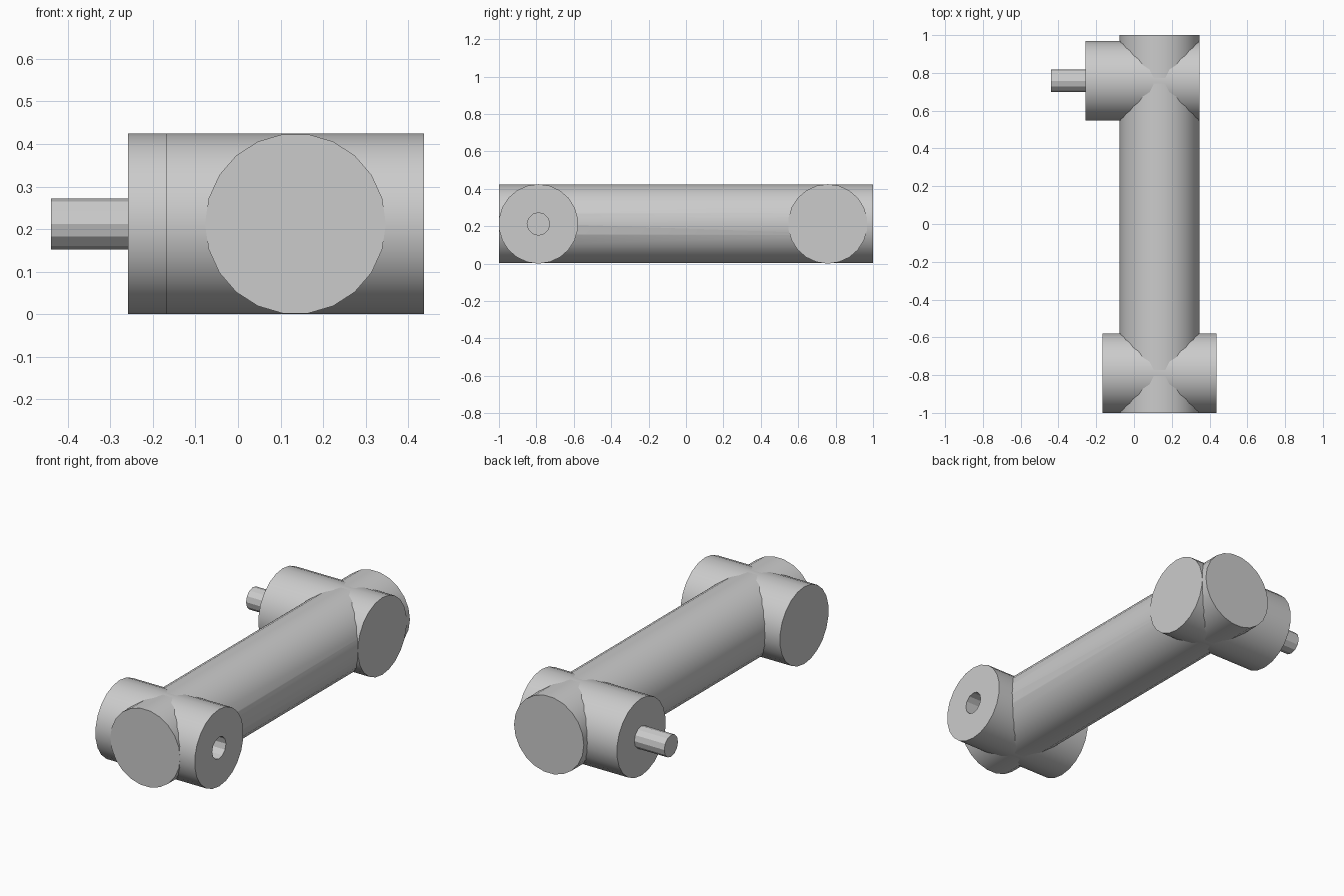
import bpy
from math import radians
from mathutils import Matrix

default = bpy.data.objects.get("Cube")
if default:
    bpy.data.objects.remove(default, do_unlink=True)

grey = bpy.data.materials.new("plain grey")
grey.use_nodes = True
colour = (0.6, 0.6, 0.6, 1)
grey.diffuse_color = colour
grey.node_tree.nodes["Principled BSDF"].inputs["Base Color"].default_value = colour

R = 0.2125          # tube radius, also the height of the axes
PIN_R = 0.06
BODY_X = 0.135
FRONT_Y, BACK_Y = -0.789, 0.758


def rod(name, axis, start, end, offset, radius, sides):
    """Cylinder along x or y; offset is its position on the other axis."""
    mid = (start + end) / 2
    place = (mid, offset, R) if axis == "X" else (offset, mid, R)
    # tubes along x keep a corner at the top, tubes along y at the sides
    turn = (Matrix.Rotation(radians(90), 4, "Y") if axis == "X" else
            Matrix.Rotation(radians(90), 4, "X") @ Matrix.Rotation(radians(90), 4, "Z"))
    bpy.ops.mesh.primitive_cylinder_add(vertices=sides, radius=radius, depth=end - start)
    ob = bpy.context.object
    if axis == "X":
        ob.data.transform(Matrix.Rotation(radians(90), 4, "Z"))
    ob.data.transform(Matrix.Translation(place) @ turn)
    ob.name = name
    ob.data.materials.append(grey)
    return ob


def cut(ob, cutter):
    mod = ob.modifiers.new("bore", "BOOLEAN")
    mod.operation = "DIFFERENCE"
    mod.solver = "EXACT"
    mod.object = cutter
    bpy.context.view_layer.objects.active = ob
    bpy.ops.object.modifier_apply(modifier=mod.name)


# Long tube and the two cross tubes
main_tube = rod("main_tube", "Y", -1, 1, BODY_X, R, 22)
front_tube = rod("front_cross_tube", "X", -0.168, 0.437, FRONT_Y, R, 22)
back_tube = rod("back_cross_tube", "X", -0.258, 0.348, BACK_Y, R, 22)

# Pin on the right of the back end
pin = rod("pin", "X", -0.44, -0.25, BACK_Y, PIN_R, 12)

# Matching blind hole on the left of the front end
cutter = rod("hole_cutter", "X", 0.255, 0.5, FRONT_Y, PIN_R, 12)
for tube in (main_tube, front_tube):
    cut(tube, cutter)
bpy.data.objects.remove(cutter, do_unlink=True)

# Smooth tube walls with crisp rims
for ob in (main_tube, front_tube, back_tube, pin):
    bpy.ops.object.select_all(action="DESELECT")
    ob.select_set(True)
    bpy.context.view_layer.objects.active = ob
    bpy.ops.object.shade_smooth_by_angle(angle=radians(25))
